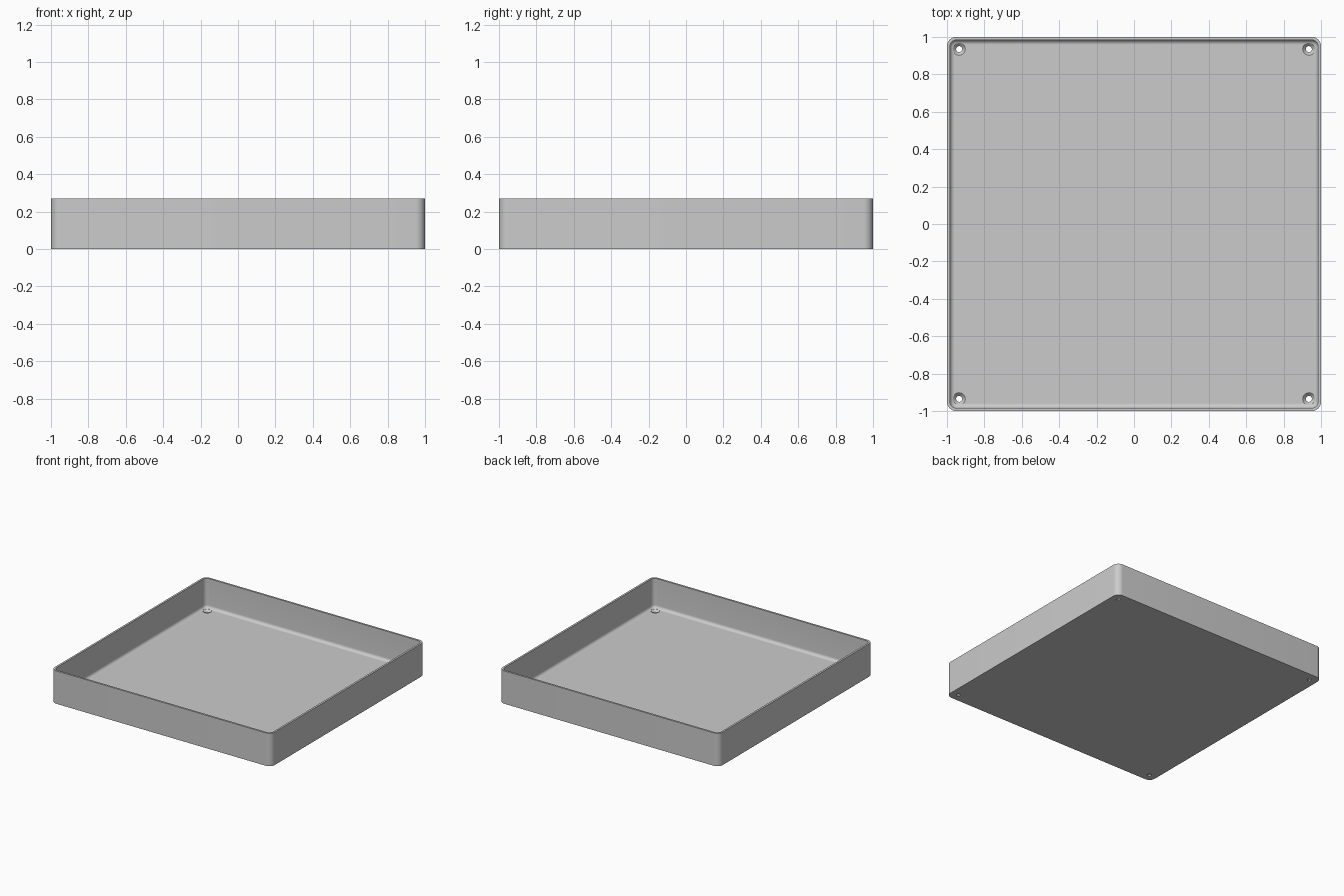
import bpy, bmesh
from math import sin, cos, pi, radians

cube = bpy.data.objects.get("Cube")
if cube:
    bpy.data.objects.remove(cube, do_unlink=True)

HEIGHT, WALL, FLOOR = 0.27, 0.016, 0.027
CORNER, FILLET, HOLE = 0.05, 0.025, 0.935

grey = bpy.data.materials.new("light_grey")
grey.use_nodes = True
grey.diffuse_color = (0.6, 0.6, 0.6, 1)
grey.node_tree.nodes["Principled BSDF"].inputs["Base Color"].default_value = (0.6, 0.6, 0.6, 1)


def rounded_square(bm, inset, z, steps=10):
    """Ring of vertices inset from the outer wall."""
    r = CORNER - inset
    ring = []
    for q in range(4):
        for i in range(steps + 1):
            a = (q + i / steps) * pi / 2
            sx = 1 if q in (0, 3) else -1
            sy = 1 if q < 2 else -1
            c = 1 - CORNER
            ring.append(bm.verts.new((sx * c + r * cos(a), sy * c + r * sin(a), z)))
    return ring


def circle(bm, x, y, r, z, n=32):
    return [bm.verts.new((x + r * cos(2 * pi * i / n), y + r * sin(2 * pi * i / n), z))
            for i in range(n)]


def skin(bm, rings):
    """Join successive rings with quads and cap both ends."""
    for a, b in zip(rings, rings[1:]):
        for i in range(len(a)):
            j = (i + 1) % len(a)
            bm.faces.new((a[i], a[j], b[j], b[i]))
    bm.faces.new(rings[0][::-1])
    bm.faces.new(rings[-1])


def finish(bm, name):
    bmesh.ops.recalc_face_normals(bm, faces=bm.faces)
    mesh = bpy.data.meshes.new(name)
    bm.to_mesh(mesh)
    bm.free()
    mesh.materials.append(grey)
    obj = bpy.data.objects.new(name, mesh)
    bpy.context.collection.objects.link(obj)
    return obj


# Tray: outer wall, rim, inner wall, and a fillet down to the floor
bm = bmesh.new()
profile = [(0, 0), (0, HEIGHT), (WALL, HEIGHT)]
for i in range(9):
    a = i / 8 * pi / 2
    profile.append((WALL + FILLET * (1 - cos(a)), FLOOR + FILLET * (1 - sin(a))))
skin(bm, [rounded_square(bm, inset, z) for inset, z in profile])
tray = finish(bm, "tray")

# Countersunk screw holes in the four corners
bm = bmesh.new()
for sx in (-1, 1):
    for sy in (-1, 1):
        skin(bm, [circle(bm, sx * HOLE, sy * HOLE, r, z) for r, z in
                  ((0.016, -0.02), (0.016, FLOOR - 0.017), (0.033, FLOOR), (0.033, FLOOR + 0.01))])
cutter = finish(bm, "screw_hole_cutter")
cutter.hide_render = True

cut = tray.modifiers.new("screw_holes", "BOOLEAN")
cut.operation = "DIFFERENCE"
cut.solver = "EXACT"
cut.object = cutter

bpy.ops.object.select_all(action="DESELECT")
tray.select_set(True)
bpy.context.view_layer.objects.active = tray
bpy.ops.object.modifier_apply(modifier=cut.name)
bpy.data.objects.remove(cutter, do_unlink=True)
bpy.ops.object.shade_smooth_by_angle(angle=radians(30))
